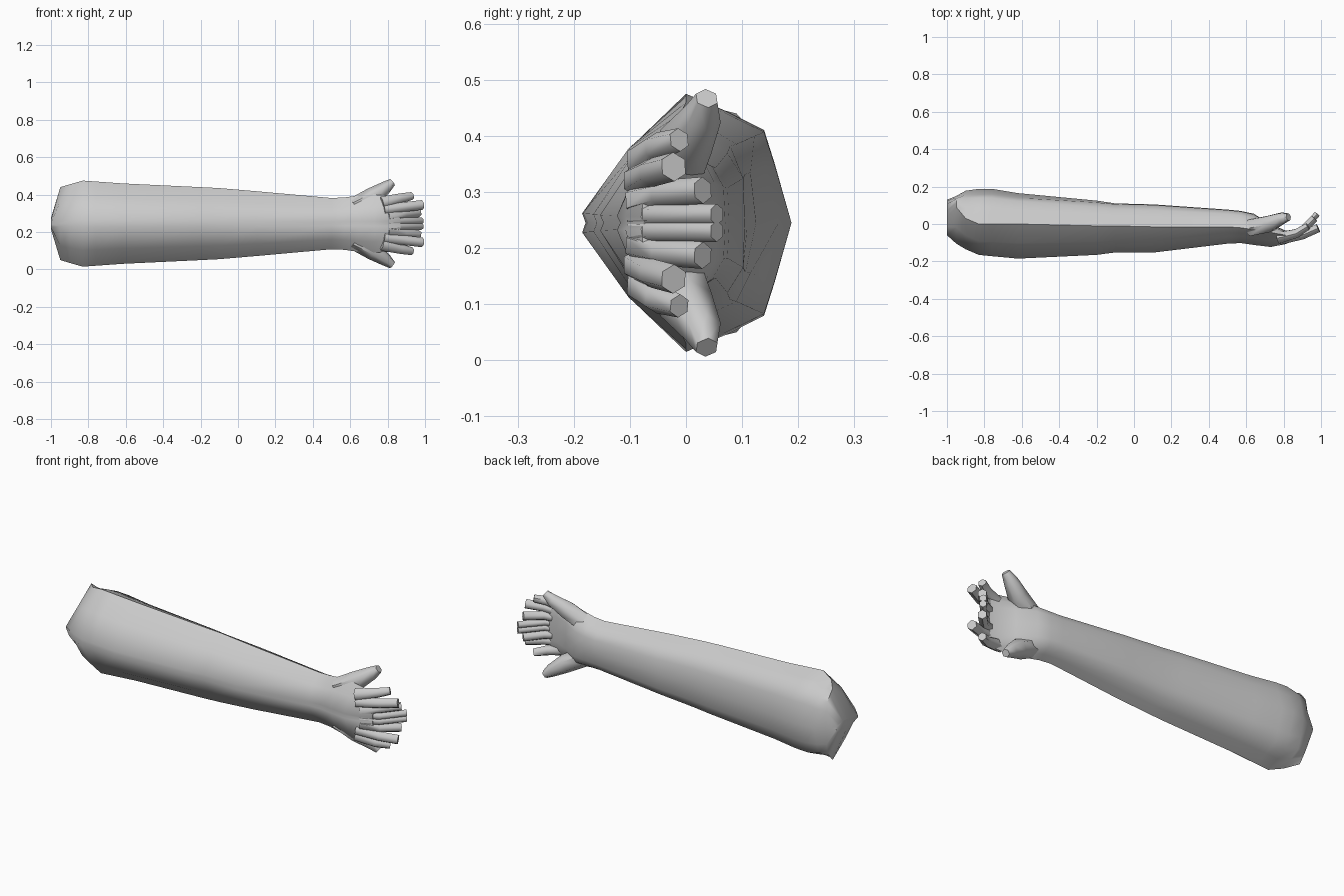
import bpy, bmesh, math
from mathutils import Vector

if "Cube" in bpy.data.objects:
    bpy.data.objects.remove(bpy.data.objects["Cube"])

CZ = 0.245  # height of the mirror plane
skin = bpy.data.materials.new("plain grey")
skin.diffuse_color = (0.6, 0.6, 0.6, 1)
skin.use_nodes = True
skin.node_tree.nodes["Principled BSDF"].inputs["Base Color"].default_value = skin.diffuse_color


def finish(bm, name, angle):
    bmesh.ops.recalc_face_normals(bm, faces=bm.faces)
    me = bpy.data.meshes.new(name)
    bm.to_mesh(me)
    bm.free()
    ob = bpy.data.objects.new(name, me)
    bpy.context.collection.objects.link(ob)
    me.materials.append(skin)
    bpy.ops.object.select_all(action='DESELECT')
    bpy.context.view_layer.objects.active = ob
    ob.select_set(True)
    bpy.ops.object.shade_smooth_by_angle(angle=math.radians(angle))
    return ob


def loft(name, rings, angle):
    bm = bmesh.new()
    loops = [[bm.verts.new(p) for p in r] for r in rings]
    n = len(loops[0])
    for a, b in zip(loops, loops[1:]):
        for i in range(n):
            j = (i + 1) % n
            bm.faces.new((a[i], a[j], b[j], b[i]))
    bm.faces.new(loops[0])
    bm.faces.new(loops[-1])
    return finish(bm, name, angle)


def section(x, yf, ym, yb, h, b):
    """Closed ring: pointed front, widest at ym, flatter back."""
    def mix(p, q, t):
        return p + (q - p) * t
    half = [(yf, .08 * h), (mix(yf, ym, .45), .62 * h), (ym, h),
            (mix(ym, yb, .37), .87 * h), (mix(ym, yb, .74), .72 * h),
            (yb - b, .46 * h)]
    ring = [(x, yf + .006, CZ)] + [(x, y, CZ + z) for y, z in half]
    ring += [(x, yb, CZ)] + [(x, y, CZ - z) for y, z in reversed(half)]
    return ring


# Arm and palm: x, front, widest, back, half height, back bulge
sections = [
    (-1.0, -.06, .04, .13, .03, .005),
    (-.95, -.105, .09, .15, .195, .01),
    (-.90, -.135, .03, .178, .21, .02),
    (-.83, -.165, .00, .188, .23, .03),
    (-.76, -.172, .00, .188, .225, .03),
    (-.62, -.185, .00, .165, .215, .025),
    (-.20, -.165, -.01, .125, .195, .01),
    (-.10, -.152, -.01, .11, .19, .004),
    (.10, -.153, -.015, .105, .173, .003),
    (.50, -.105, -.015, .077, .137, .003),
    (.57, -.102, -.02, .07, .14, .003),
    (.64, -.112, -.03, .055, .15, .003),
    (.73, -.123, -.045, .0, .155, .003),
    (.81, -.108, -.06, -.035, .15, .003),
    (.87, -.08, -.06, -.045, .13, .003),
]
loft("arm_and_palm", [section(*s) for s in sections], 60)


def digit(name, path, sides):
    """Tapered tube; path points are x, y, z offset, radius."""
    pts = [Vector((x, y, z)) for x, y, z, r in path]
    rings = []
    for i, p in enumerate(pts):
        d = (pts[min(i + 1, len(pts) - 1)] - pts[max(i - 1, 0)]).normalized()
        u = d.cross(Vector((0, 0, 1))).normalized()
        v = u.cross(d)
        r = path[i][3]
        rings.append([p + r * (math.cos(t) * u + math.sin(t) * v)
                      for t in (2 * math.pi * (k + .5) / sides for k in range(sides))])
    for side, tag in ((1, "upper"), (-1, "lower")):
        loft(f"{name}_{tag}",
             [[(q.x, q.y, CZ + side * q.z) for q in ring] for ring in rings], 60)


# Thumbs and fingers, mirrored above and below the middle plane
digit("thumb", [(.62, -.02, .09, .05), (.72, .0, .145, .05),
                (.79, .03, .193, .035), (.826, .037, .222, .021)], 6)
digit("outer_finger", [(.77, -.075, .11, .035), (.87, -.05, .135, .027),
                       (.93, -.012, .148, .021)], 6)
digit("second_finger", [(.78, -.085, .075, .03), (.90, -.06, .09, .026),
                        (.985, -.022, .1, .026)], 6)
digit("third_finger", [(.80, -.085, .04, .028), (.89, -.045, .052, .024),
                       (.965, .03, .058, .024)], 6)
digit("inner_finger", [(.80, -.085, .015, .025), (.89, -.05, .014, .02),
                       (.98, .055, .015, .019)], 6)
